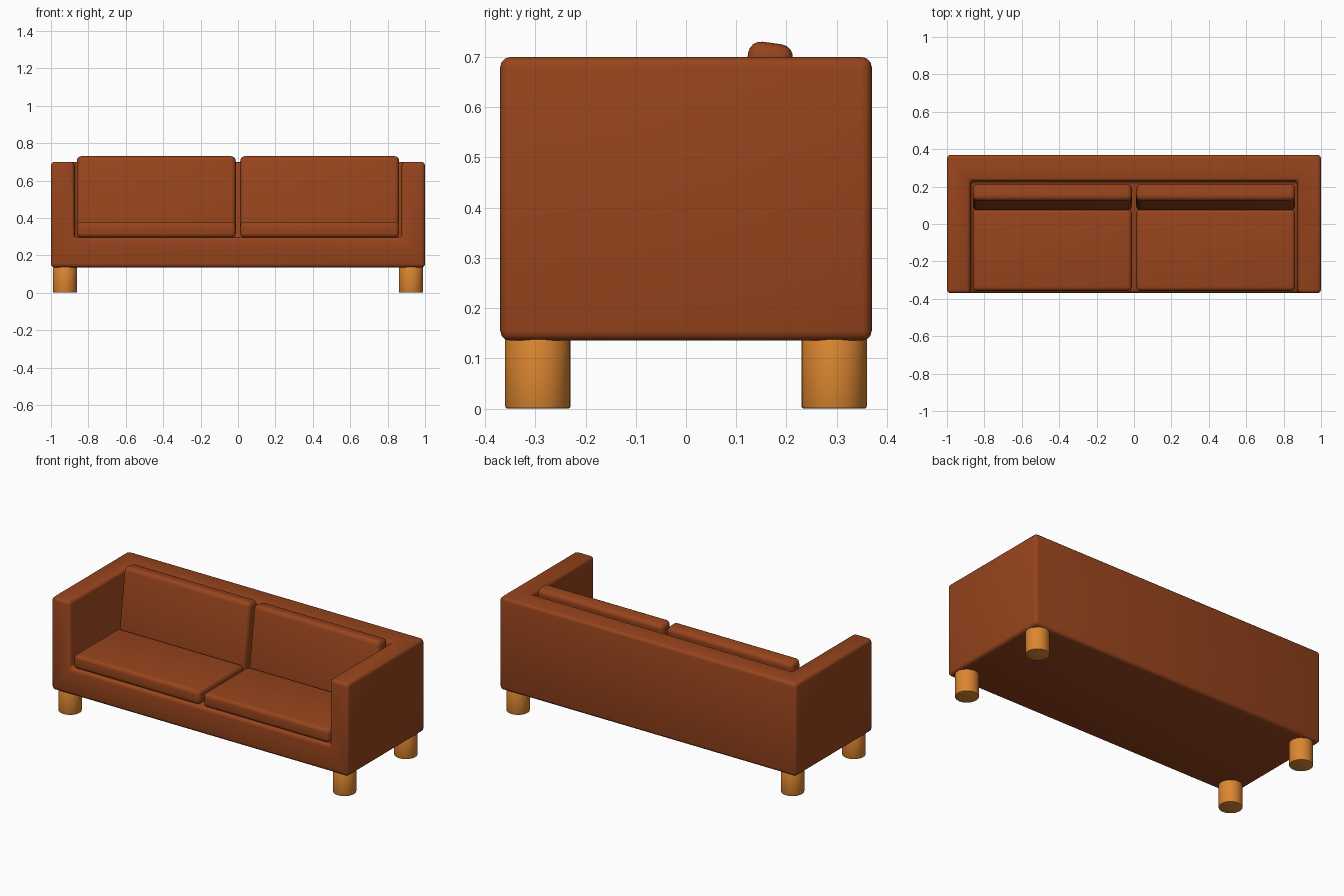
import bpy, math

if "Cube" in bpy.data.objects:
    bpy.data.objects.remove(bpy.data.objects["Cube"])


def material(name, color):
    m = bpy.data.materials.new(name)
    m.diffuse_color = (*color, 1)
    m.use_nodes = True
    m.node_tree.nodes["Principled BSDF"].inputs["Base Color"].default_value = m.diffuse_color
    return m


leather = material("leather", (0.31, 0.058, 0.012))
wood = material("wood", (0.72, 0.24, 0.03))


def box(name, center, size, tilt=0):
    bpy.ops.mesh.primitive_cube_add(size=1, location=center)
    ob = bpy.context.object
    ob.name = name
    ob.scale = size
    bpy.ops.object.transform_apply(location=False, rotation=False, scale=True)
    ob.rotation_euler.x = tilt
    return ob


def finish(ob, mat, width, segments):
    bev = ob.modifiers.new("rounding", 'BEVEL')
    bev.width = width
    bev.segments = segments
    bev.limit_method = 'ANGLE'
    bev.angle_limit = math.radians(40)
    ob.data.materials.append(mat)
    bpy.context.view_layer.objects.active = ob
    ob.select_set(True)
    bpy.ops.object.modifier_apply(modifier=bev.name)
    bpy.ops.object.shade_smooth_by_angle(angle=math.radians(35))
    ob.select_set(False)


# Frame: one block with the seating space cut out of it
frame = box("frame", (0, 0, 0.4175), (2, 0.74, 0.565))
cutter = box("seat_cutter", (0, -0.385, 0.795), (1.75, 1.23, 1.0))
cut = frame.modifiers.new("seat_space", 'BOOLEAN')
cut.operation = 'DIFFERENCE'
cut.object = cutter
bpy.context.view_layer.objects.active = frame
bpy.ops.object.modifier_apply(modifier=cut.name)
bpy.data.objects.remove(cutter)
finish(frame, leather, 0.02, 3)

for side, sx in (("left", -1), ("right", 1)):
    # Seat cushion and leaning back cushion
    seat = box(f"{side}_seat_cushion", (sx * 0.437, -0.14, 0.337), (0.85, 0.435, 0.084))
    finish(seat, leather, 0.022, 4)
    back = box(f"{side}_back_cushion", (sx * 0.437, 0.142, 0.515), (0.85, 0.09, 0.43),
               math.radians(-8))
    finish(back, leather, 0.026, 4)

    # Round wooden legs
    for end, sy in (("front", -1), ("back", 1)):
        bpy.ops.mesh.primitive_cylinder_add(vertices=32, radius=0.065, depth=0.14,
                                            location=(sx * 0.925, sy * 0.295, 0.07))
        leg = bpy.context.object
        leg.name = f"{side}_{end}_leg"
        finish(leg, wood, 0.004, 2)
